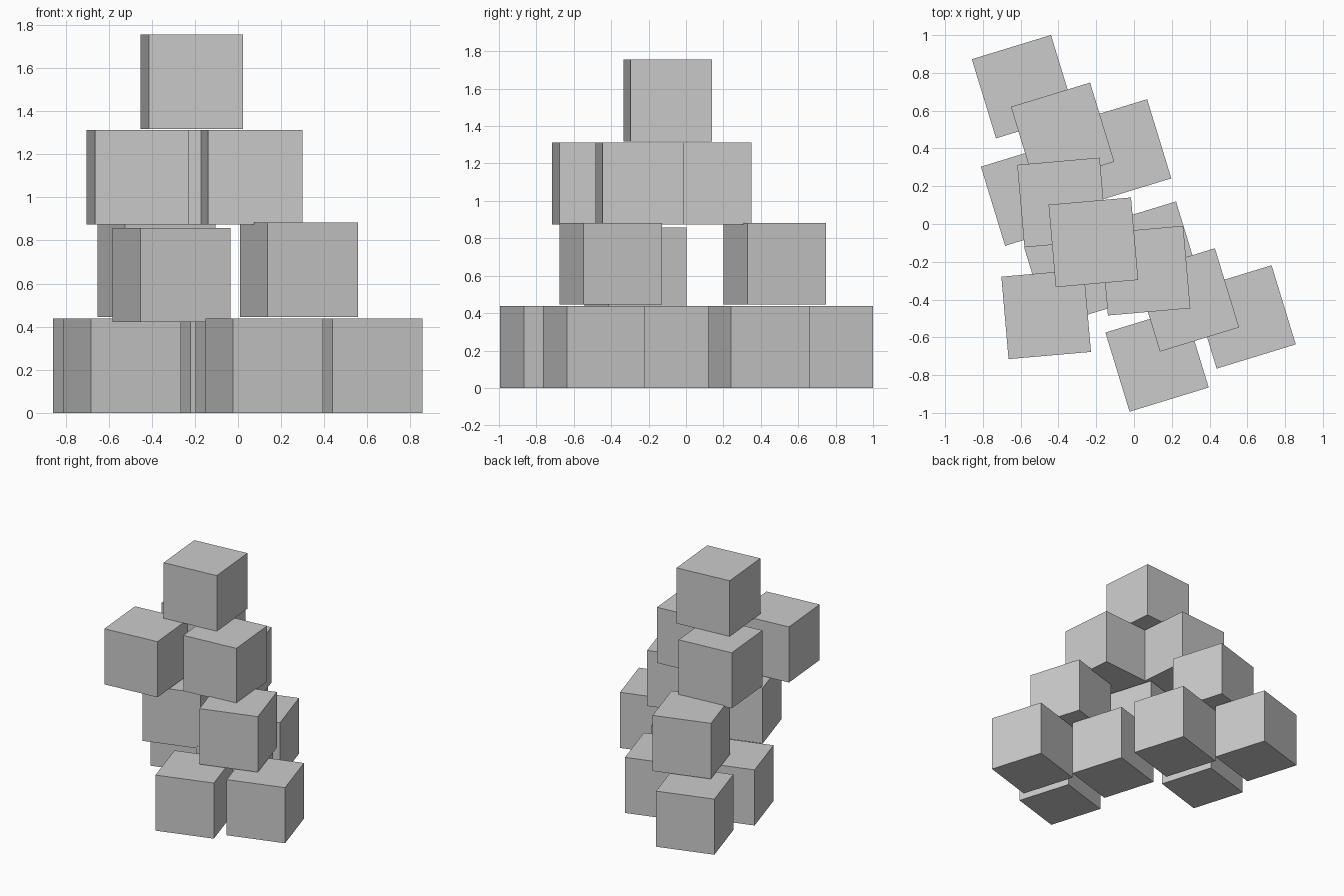
import bpy
from math import radians

SIDE = 0.438

default = bpy.data.objects.get("Cube")
if default:
    bpy.data.objects.remove(default, do_unlink=True)

# Plain grey for every block
grey = bpy.data.materials.new("plain grey")
grey.use_nodes = True
colour = (0.6, 0.6, 0.6, 1.0)
grey.diffuse_color = colour
grey.node_tree.nodes["Principled BSDF"].inputs["Base Color"].default_value = colour


def block(name, x, y, bottom, turn):
    """One cube standing at height bottom, turned about z."""
    bpy.ops.mesh.primitive_cube_add(size=SIDE, location=(x, y, bottom + SIDE / 2),
                                    rotation=(0, 0, radians(turn)))
    obj = bpy.context.object
    obj.name = name
    obj.data.name = name
    obj.data.materials.append(grey)


def layer(name, turn, places):
    for i, (x, y, bottom) in enumerate(places, 1):
        block(f"{name}_block_{i}", x, y, bottom, turn)


# Bottom layer: two staggered rows of three
layer("bottom", 17, [(-0.585, 0.727, 0), (-0.076, 0.387, 0), (-0.537, 0.158, 0),
                     (0.077, -0.154, 0), (0.583, -0.492, 0), (0.122, -0.72, 0)])

# Second layer: diagonal row, the middle block slightly sunk
layer("second", 17, [(-0.378, 0.475, 0.445), (-0.308, -0.27, 0.421),
                     (0.283, -0.402, 0.445)])

# Third layer: triangle carrying the top block
layer("third", 5, [(-0.465, -0.478, 0.875), (-0.381, 0.114, 0.875),
                   (0.061, -0.247, 0.875)])

# Single block on top
block("top_block", -0.215, -0.097, 1.317, 5)
